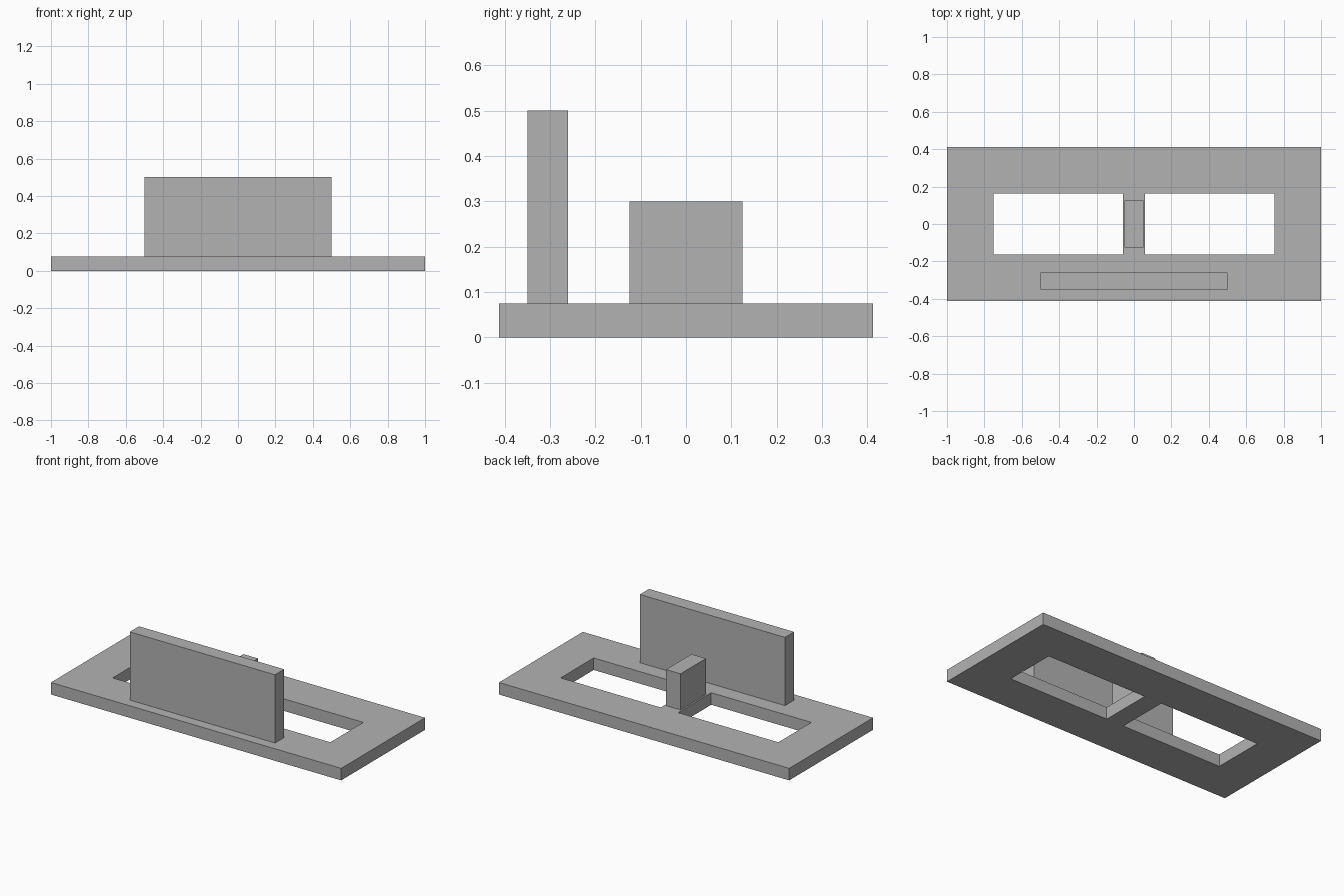
import bpy
import bmesh

if "Cube" in bpy.data.objects:
    bpy.data.objects.remove(bpy.data.objects["Cube"], do_unlink=True)

grey = bpy.data.materials.new("plain grey")
grey.use_nodes = True
colour = (0.45, 0.45, 0.45, 1)
grey.diffuse_color = colour
grey.node_tree.nodes["Principled BSDF"].inputs["Base Color"].default_value = colour

BASE_TOP = 0.075


def add_object(name, bm):
    bmesh.ops.recalc_face_normals(bm, faces=bm.faces)
    mesh = bpy.data.meshes.new(name)
    bm.to_mesh(mesh)
    bm.free()
    mesh.materials.append(grey)
    obj = bpy.data.objects.new(name, mesh)
    bpy.context.collection.objects.link(obj)
    return obj


def box(name, x, y, z):
    """Box spanning the given (low, high) ranges."""
    bm = bmesh.new()
    bmesh.ops.create_cube(bm, size=1)
    for v in bm.verts:
        for axis, (low, high) in enumerate((x, y, z)):
            v.co[axis] = high if v.co[axis] > 0 else low
    return add_object(name, bm)


def base_plate():
    """Flat plate with two rectangular openings either side of a bridge."""
    xs = (-1, -0.75, -0.06, 0.06, 0.75, 1)
    ys = (-0.4125, -0.1625, 0.1625, 0.4125)
    openings = {(1, 1), (3, 1)}
    bm = bmesh.new()
    grid = [[bm.verts.new((x, y, 0)) for y in ys] for x in xs]
    for i in range(len(xs) - 1):
        for j in range(len(ys) - 1):
            if (i, j) not in openings:
                bm.faces.new((grid[i][j], grid[i + 1][j],
                              grid[i + 1][j + 1], grid[i][j + 1]))
    # Thicken the sheet, keeping the bottom faces
    bottom = bm.faces[:]
    result = bmesh.ops.extrude_face_region(bm, geom=bottom, use_keep_orig=True)
    top = [g for g in result["geom"] if isinstance(g, bmesh.types.BMVert)]
    bmesh.ops.translate(bm, verts=top, vec=(0, 0, BASE_TOP))
    return add_object("base_plate", bm)


base_plate()
box("front_panel", (-0.5, 0.5), (-0.35, -0.26), (BASE_TOP, 0.5))
box("centre_post", (-0.05, 0.05), (-0.125, 0.125), (BASE_TOP, 0.3))
